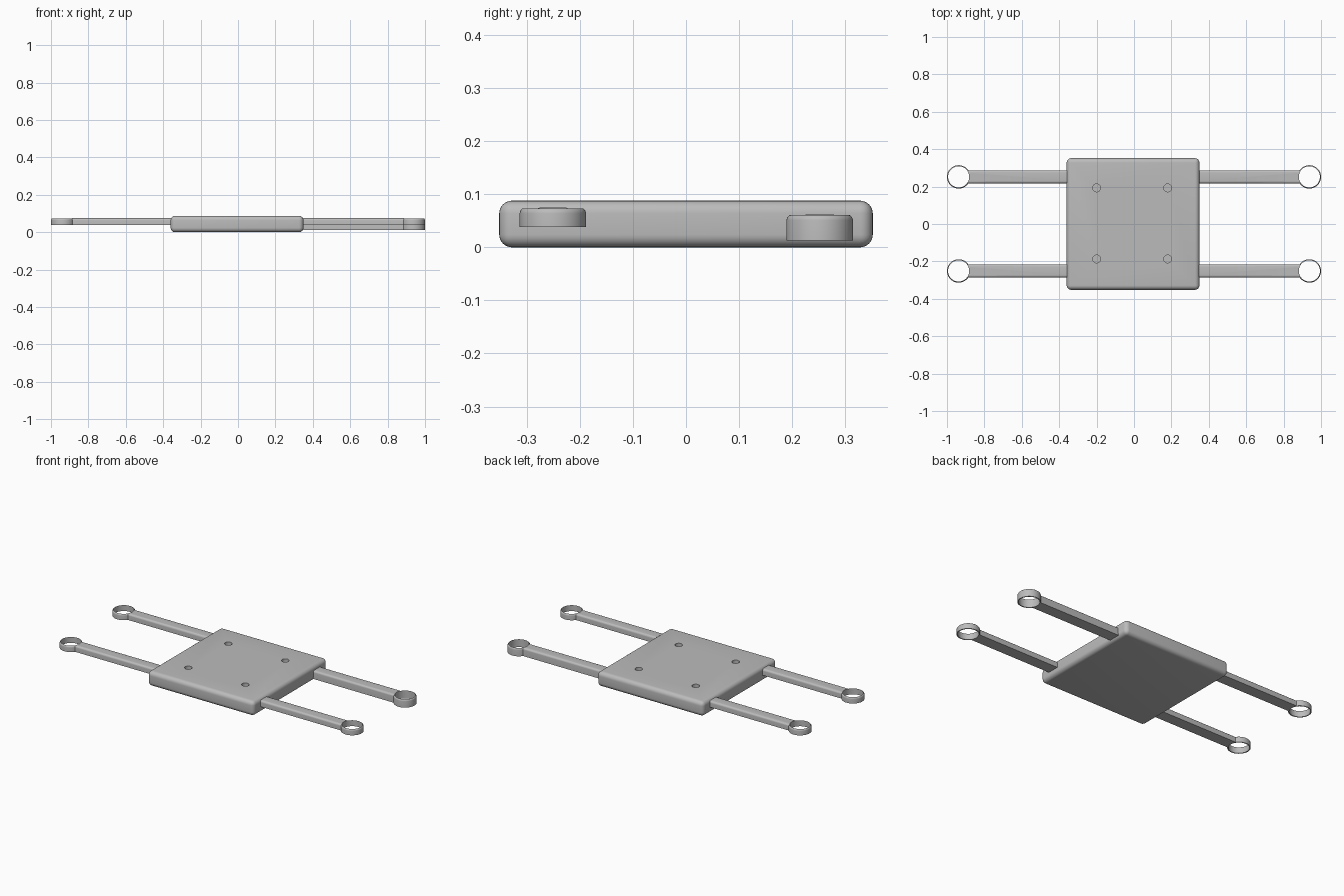
import bpy
import bmesh
from mathutils import Matrix, Vector

cube = bpy.data.objects.get("Cube")
if cube:
    bpy.data.objects.remove(cube, do_unlink=True)

grey = bpy.data.materials.new("plain grey")
grey.use_nodes = True
grey.diffuse_color = (0.5, 0.5, 0.5, 1)
grey.node_tree.nodes["Principled BSDF"].inputs["Base Color"].default_value = (0.5, 0.5, 0.5, 1)


def finish(bm, name):
    mesh = bpy.data.meshes.new(name)
    bm.to_mesh(mesh)
    bm.free()
    mesh.materials.append(grey)
    obj = bpy.data.objects.new(name, mesh)
    bpy.context.collection.objects.link(obj)
    return obj


def round_edges(bm, rule, radius, segments):
    edges = [e for e in bm.edges if rule(e)]
    bmesh.ops.bevel(bm, geom=edges, offset=radius, segments=segments,
                    profile=0.5, affect='EDGES')


def box(name, low, high, rule, radius, segments):
    low, high = Vector(low), Vector(high)
    bm = bmesh.new()
    bmesh.ops.create_cube(bm, size=1, matrix=Matrix.Translation((low + high) / 2)
                          @ Matrix.Diagonal((*(high - low), 1)))
    round_edges(bm, rule, radius, segments)
    return finish(bm, name)


def cylinder(name, x, y, bottom, top, radius, fillet=0):
    bm = bmesh.new()
    bmesh.ops.create_cone(bm, cap_ends=True, segments=64, radius1=radius, radius2=radius,
                          depth=top - bottom,
                          matrix=Matrix.Translation((x, y, (top + bottom) / 2)))
    if fillet:
        round_edges(bm, lambda e: all(v.co.z > top - 0.001 for v in e.verts), fillet, 5)
    return finish(bm, name)


def combine(obj, tool, operation):
    mod = obj.modifiers.new(tool.name, 'BOOLEAN')
    mod.operation = operation
    mod.solver = 'EXACT'
    mod.object = tool
    tool.hide_render = True
    bpy.context.view_layer.objects.active = obj
    bpy.ops.object.modifier_apply(modifier=mod.name)
    bpy.data.objects.remove(tool, do_unlink=True)


def smooth(obj):
    bpy.ops.object.select_all(action='DESELECT')
    obj.select_set(True)
    bpy.context.view_layer.objects.active = obj
    bpy.ops.object.shade_smooth_by_angle(angle=0.6)


# Rounded central plate with four blind screw holes
BODY_X = -0.005
body = box("body_plate", (BODY_X - 0.355, -0.352, 0), (BODY_X + 0.355, 0.352, 0.088),
           lambda e: True, 0.024, 6)
for sx in (-1, 1):
    for sy in (-1, 1):
        hole = cylinder("screw_hole", -0.01 + sx * 0.19, 0.003 + sy * 0.19, 0.05, 0.12, 0.021)
        combine(body, hole, 'DIFFERENCE')
smooth(body)


# Arms ending in thin rings; the back left one sits lower and is thicker
def arm(name, side, y, bottom, top):
    ring_x = side * 0.9375
    ends = sorted((side * 0.32, side * 0.9))

    def upper_long_edge(e):
        a, b = (v.co for v in e.verts)
        return min(a.z, b.z) > top - 0.001 and abs(a.x - b.x) > 0.1

    obj = box(name, (ends[0], y - 0.035, bottom), (ends[1], y + 0.035, top),
              upper_long_edge, 0.012, 5)
    combine(obj, cylinder("ring", ring_x, y, bottom, top, 0.0625, 0.011), 'UNION')
    combine(obj, cylinder("bore", ring_x, y, bottom - 0.05, top + 0.05, 0.0565), 'DIFFERENCE')
    smooth(obj)


for side, label in ((-1, "right"), (1, "left")):
    for y, end in ((-0.251, "front"), (0.252, "back")):
        low = side > 0 and y > 0
        arm(f"{end}_{label}_arm", side, y, *((0.013, 0.062) if low else (0.038, 0.075)))
